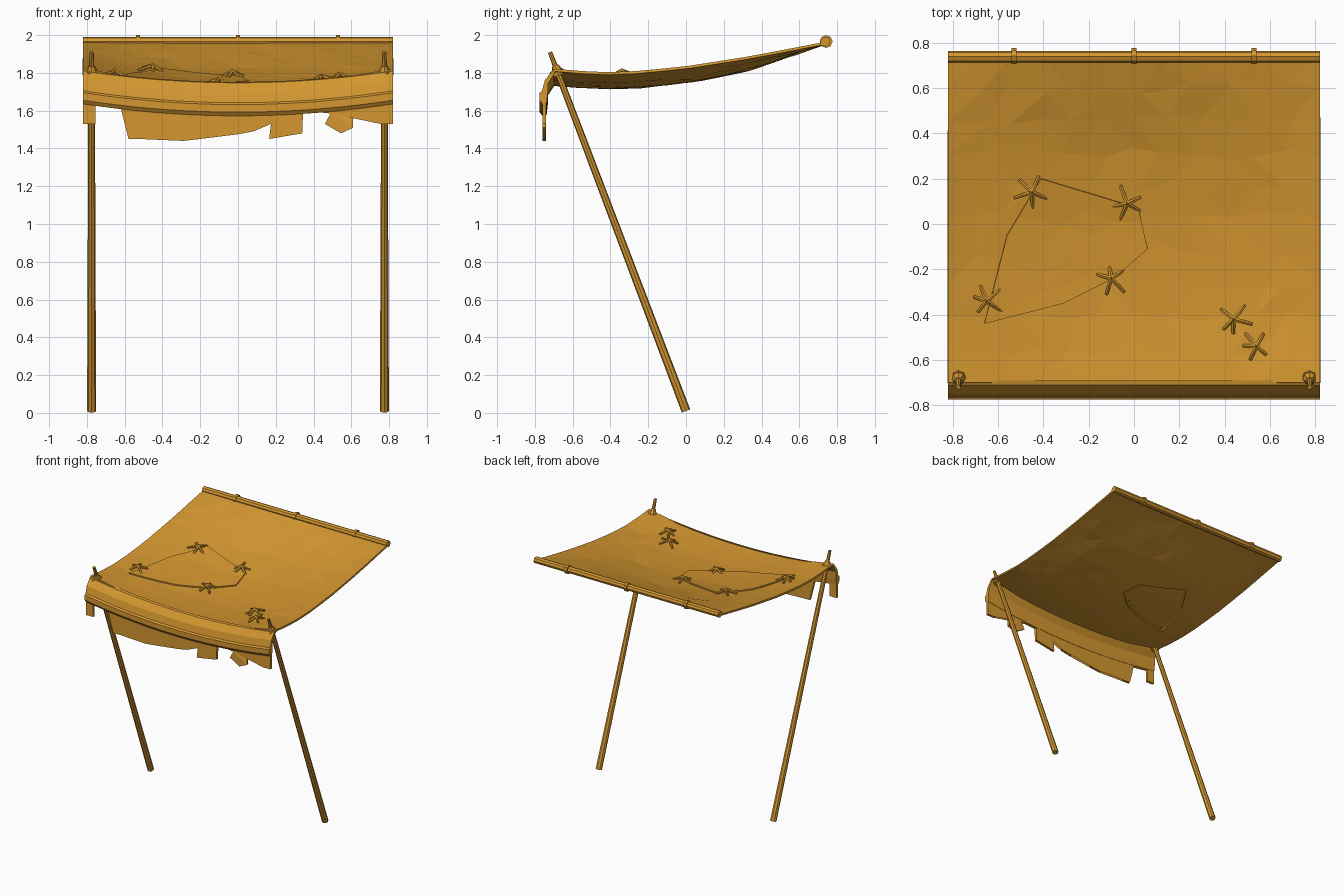
import bpy
import bmesh
import math
import random
from mathutils import Vector

random.seed(4)
cube = bpy.data.objects.get("Cube")
if cube:
    bpy.data.objects.remove(cube, do_unlink=True)

# One ochre colour for cloth and timber
ochre = bpy.data.materials.new("ochre")
ochre.use_nodes = True
color = (0.66, 0.31, 0.03, 1)
ochre.diffuse_color = color
shader = next(n for n in ochre.node_tree.nodes if n.type == 'BSDF_PRINCIPLED')
shader.inputs["Base Color"].default_value = color

HALF = 0.82
POST_X = 0.775


def finish(name, bm):
    bmesh.ops.recalc_face_normals(bm, faces=bm.faces)
    mesh = bpy.data.meshes.new(name)
    bm.to_mesh(mesh)
    bm.free()
    mesh.materials.append(ochre)
    obj = bpy.data.objects.new(name, mesh)
    bpy.context.scene.collection.objects.link(obj)
    return obj


def add_rod(bm, start, end, r1, r2, sides=8):
    start, end = Vector(start), Vector(end)
    axis = end - start
    made = bmesh.ops.create_cone(bm, cap_ends=True, segments=sides,
                                 radius1=r1, radius2=r2, depth=axis.length)
    turn = axis.to_track_quat('Z', 'Y')
    for v in made["verts"]:
        v.co = turn @ v.co + (start + end) / 2


def thicken(obj, thickness, offset):
    mod = obj.modifiers.new("thickness", 'SOLIDIFY')
    mod.thickness = thickness
    mod.offset = offset


def lerp_table(table, t):
    for (a, va), (b, vb) in zip(table, table[1:]):
        if t <= b:
            return va + (vb - va) * (t - a) / (b - a)
    return table[-1][1]


def bow(x):
    return 1 - min(1, abs(x) / HALF) ** 2


# Height of the sagging cloth: side edge height minus the sag in the middle
EDGE = [(-0.7, 1.81), (-0.5, 1.8), (-0.25, 1.81), (0, 1.835), (0.35, 1.89), (0.74, 1.965)]
SAG = [(-0.7, 0.065), (-0.4, 0.075), (0, 0.08), (0.3, 0.065), (0.74, 0)]


def cloth_z(x, y):
    near = math.hypot(abs(x) - POST_X, y + 0.68)
    peak = 0.015 * max(0, 1 - near / 0.25)
    return lerp_table(EDGE, y) - lerp_table(SAG, y) * bow(x) + peak


# Canopy cloth, with loose facets
bm = bmesh.new()
NX, NY = 12, 10
rows = []
for j in range(NY + 1):
    row = []
    for i in range(NX + 1):
        x = HALF * (2 * i / NX - 1)
        y = -0.7 + 1.44 * j / NY
        z = cloth_z(x, y)
        if 0 < i < NX and 0 < j < NY:
            x += random.uniform(-0.03, 0.03)
            y += random.uniform(-0.03, 0.03)
            z = cloth_z(x, y) + random.uniform(-0.004, 0.004)
        row.append(bm.verts.new((x, y, z)))
    rows.append(row)
for a, b in zip(rows, rows[1:]):
    for i in range(NX):
        bm.faces.new((a[i], a[i + 1], b[i + 1], b[i]))
bmesh.ops.triangulate(bm, faces=bm.faces)
canopy = finish("canopy_cloth", bm)
thicken(canopy, 0.014, -1)

# Torn hole under the patch
PATCH = [(-0.66, -0.44), (-0.31, -0.35), (-0.09, -0.24), (0.06, -0.11),
         (0.02, 0.07), (-0.41, 0.2), (-0.56, -0.05)]
middle = Vector((-0.27, -0.11))
bm = bmesh.new()
base = bm.faces.new([bm.verts.new((*(middle + (Vector(p) - middle) * 0.85), 1.5)) for p in PATCH])
up = bmesh.ops.extrude_face_region(bm, geom=[base])["geom"]
bmesh.ops.translate(bm, verts=[g for g in up if isinstance(g, bmesh.types.BMVert)], vec=(0, 0, 0.6))
cutter = finish("hole_cutter", bm)
cutter.hide_render = True
cutter.hide_viewport = True
cutter.display_type = 'WIRE'
hole = canopy.modifiers.new("hole", 'BOOLEAN')
hole.operation = 'DIFFERENCE'
hole.solver = 'EXACT'
hole.object = cutter

# Patch laid over the hole, following the cloth
bm = bmesh.new()
center = bm.verts.new((*middle, 0))
rim = [bm.verts.new((*p, 0)) for p in PATCH]
for a, b in zip(rim, rim[1:] + rim[:1]):
    bm.faces.new((center, a, b))
bmesh.ops.subdivide_edges(bm, edges=bm.edges, cuts=2, use_grid_fill=True)
for v in bm.verts:
    v.co.z = cloth_z(v.co.x, v.co.y) + 0.008
thicken(finish("cloth_patch", bm), 0.01, 0)

# Star-shaped cord stitches
STITCHES = [(-0.45, 0.14), (-0.03, 0.09), (-0.1, -0.24), (-0.65, -0.34), (0.44, -0.42), (0.54, -0.54)]
bm = bmesh.new()
for x, y in STITCHES:
    top = Vector((x, y, cloth_z(x, y) + 0.034))
    start = random.uniform(0, math.tau)
    for k in range(5):
        angle = start + math.tau * k / 5 + random.uniform(-0.3, 0.3)
        reach = random.uniform(0.055, 0.085)
        ex, ey = x + reach * math.cos(angle), y + reach * math.sin(angle)
        add_rod(bm, top, (ex, ey, cloth_z(ex, ey) + 0.005), 0.011, 0.008, 6)
finish("patch_stitches", bm)

# Front valance with a rolled hem, swept along the bowed edge
PROFILE = [(-0.69, 1.815), (-0.71, 1.81), (-0.748, 1.76), (-0.762, 1.705), (-0.775, 1.695),
           (-0.775, 1.655), (-0.76, 1.635), (-0.738, 1.64), (-0.732, 1.69),
           (-0.73, 1.745), (-0.7, 1.79)]
bm = bmesh.new()
rings = []
for i in range(NX + 1):
    x = HALF * (2 * i / NX - 1)
    rings.append([bm.verts.new((x, y, z - 0.063 * bow(x))) for y, z in PROFILE])
for a, b in zip(rings, rings[1:]):
    for k in range(len(PROFILE)):
        n = (k + 1) % len(PROFILE)
        bm.faces.new((a[k], a[n], b[n], b[k]))
bm.faces.new(rings[0])
bm.faces.new(rings[-1])
finish("front_valance", bm)

# Ragged strips below the hem
TORN = [(-0.82, 1.53), (-0.755, 1.53), (-0.755, 1.64), (-0.62, 1.61), (-0.58, 1.45),
        (-0.52, 1.45), (-0.535, 1.54), (-0.42, 1.52), (-0.36, 1.565), (-0.29, 1.44),
        (-0.2, 1.45), (-0.2, 1.585), (-0.06, 1.57), (-0.01, 1.53), (0, 1.475),
        (0.08, 1.49), (0.07, 1.575), (0.18, 1.575), (0.165, 1.45), (0.34, 1.48),
        (0.345, 1.6), (0.49, 1.585), (0.46, 1.53), (0.545, 1.48), (0.61, 1.51),
        (0.61, 1.61), (0.755, 1.63), (0.755, 1.53), (0.82, 1.53)]
bm = bmesh.new()
outline = list(TORN)
for i in range(NX, -1, -1):
    x = HALF * (2 * i / NX - 1)
    outline.append((x, 1.67 - 0.063 * bow(x)))
bm.faces.new([bm.verts.new((x, -0.75, z)) for x, z in outline])
bmesh.ops.triangulate(bm, faces=bm.faces)
thicken(finish("ragged_strips", bm), 0.02, 0)

# Leaning posts with a peg on top and a knotted collar
for side, name in ((1, "left"), (-1, "right")):
    foot = Vector((side * POST_X, 0, 0.01))
    tip = Vector((side * POST_X, -0.72, 1.91))
    joint = foot.lerp(tip, 0.94)
    bm = bmesh.new()
    add_rod(bm, foot, joint, 0.024, 0.017)
    add_rod(bm, joint, tip, 0.015, 0.011)
    finish(name + "_post", bm)
    bm = bmesh.new()
    add_rod(bm, foot.lerp(tip, 0.935), foot.lerp(tip, 0.948), 0.034, 0.034)
    add_rod(bm, foot.lerp(tip, 0.948), foot.lerp(tip, 0.962), 0.03, 0.018)
    knot = foot.lerp(tip, 0.945)
    add_rod(bm, knot, knot + Vector((side * 0.02, -0.035, -0.012)), 0.014, 0.012, 6)
    finish(name + "_post_knot", bm)

# Rear rod with three binding rings
bm = bmesh.new()
add_rod(bm, (-HALF, 0.738, 1.965), (HALF, 0.738, 1.965), 0.026, 0.026)
finish("rear_rod", bm)
bm = bmesh.new()
for x in (-0.53, 0, 0.53):
    add_rod(bm, (x - 0.011, 0.742, 1.966), (x + 0.011, 0.742, 1.966), 0.034, 0.034)
finish("rear_rod_rings", bm)
